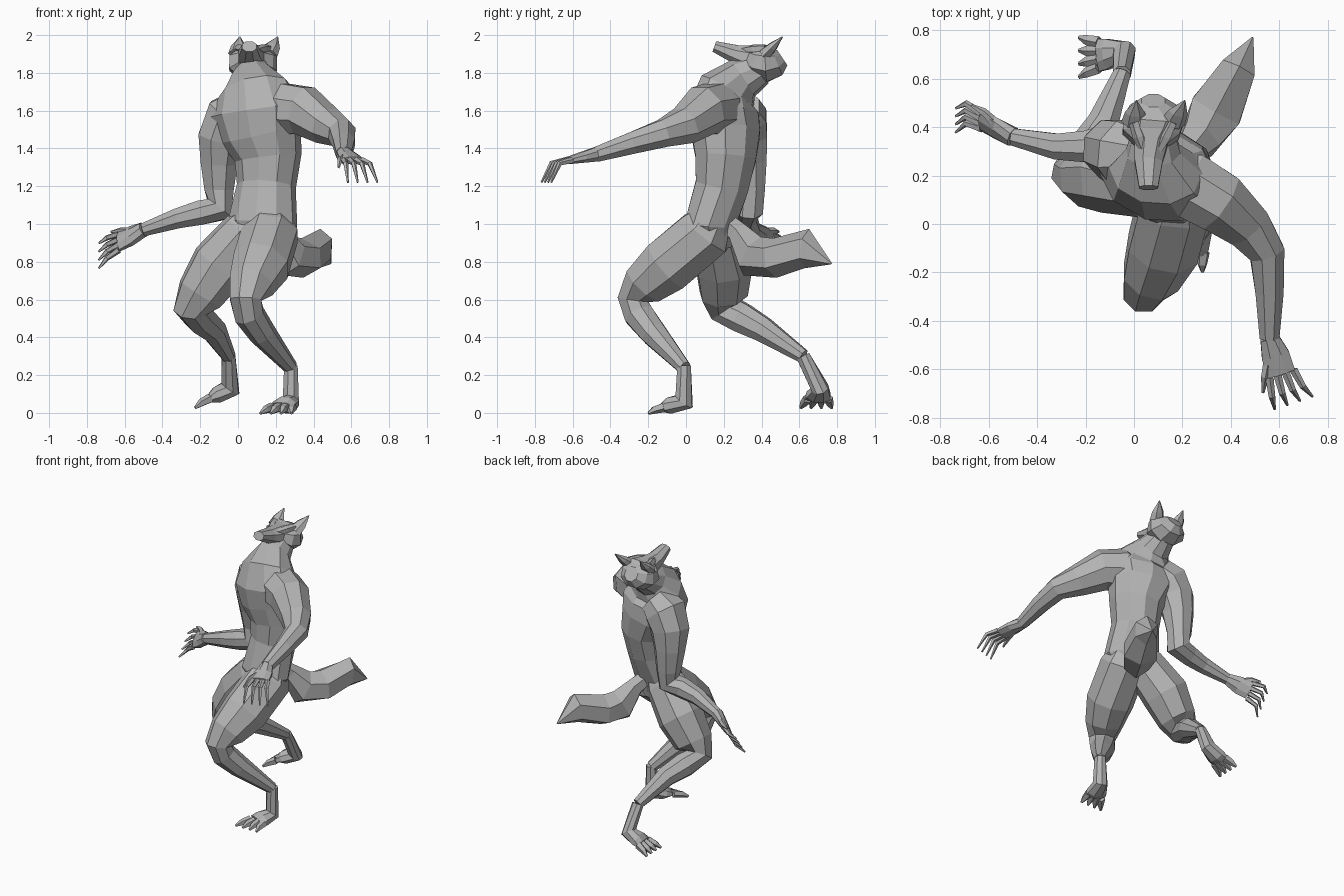
import bpy, bmesh, math
from mathutils import Vector

if "Cube" in bpy.data.objects:
    bpy.data.objects.remove(bpy.data.objects["Cube"], do_unlink=True)

grey = bpy.data.materials.new("plain grey")
grey.use_nodes = True
grey.diffuse_color = (.45, .45, .45, 1)
shader = next(node for node in grey.node_tree.nodes if node.type == 'BSDF_PRINCIPLED')
shader.inputs["Base Color"].default_value = grey.diffuse_color
shader.inputs["Roughness"].default_value = .8

ACROSS, BACK, UP = Vector((1, 0, 0)), Vector((0, 1, 0)), Vector((0, 0, 1))


def loft(name, rings, reference, sides=8):
    """Skin rings along a path; each ring is x, y, z, radius and, if oval,
    a second radius measured along the reference direction."""
    mesh_builder = bmesh.new()
    centres = [Vector(ring[:3]) for ring in rings]
    last = len(rings) - 1
    loops = []
    for index, ring in enumerate(rings):
        centre = centres[index]
        tangent = Vector()
        if index > 0:
            tangent += (centre - centres[index - 1]).normalized()
        if index < last:
            tangent += (centres[index + 1] - centre).normalized()
        side = tangent.cross(reference).normalized()
        depth = side.cross(tangent.normalized())
        loop = []
        for corner in range(sides):
            angle = math.tau * (corner + .5) / sides
            offset = side * ring[3] * math.cos(angle) + depth * ring[-1] * math.sin(angle)
            # Corners sit slightly outside so the flats keep the full thickness
            loop.append(mesh_builder.verts.new(centre + offset * 1.05))
        loops.append(loop)
    for lower, upper in zip(loops, loops[1:]):
        for corner in range(sides):
            following = (corner + 1) % sides
            mesh_builder.faces.new((lower[corner], lower[following],
                                    upper[following], upper[corner]))
    mesh_builder.faces.new(loops[0])
    mesh_builder.faces.new(loops[-1])
    bmesh.ops.recalc_face_normals(mesh_builder, faces=mesh_builder.faces)
    mesh = bpy.data.meshes.new(name)
    mesh_builder.to_mesh(mesh)
    mesh_builder.free()
    mesh.materials.append(grey)
    part = bpy.data.objects.new(name, mesh)
    bpy.context.scene.collection.objects.link(part)


def digit(name, base, knuckle, tip, thickness, reference):
    """One tapering finger or toe."""
    loft(name, [(*base, thickness), (*knuckle, thickness * .8),
                (*tip, thickness * .3)], reference, sides=5)


def fan(name, root, heading, spread, curl, thickness, reach):
    """Four digits side by side, fanning out from the root."""
    for index in range(4):
        sideways = spread * (index - 1.5)
        base = root + sideways * .035
        knuckle = base + heading * reach * .6 + sideways * .01
        tip = knuckle + heading * reach * .4 + sideways * .01 + curl
        digit(f"{name}_{index + 1}", base, knuckle, tip, thickness, spread)


def hand(name, wrist, heading, spread, curl):
    """Flat palm, four fingers and a thumb on the spread side."""
    wrist = Vector(wrist)
    heading = Vector(heading).normalized()
    spread = Vector(spread).normalized()
    middle = wrist + heading * .08
    end = wrist + heading * .16
    loft(name + "_palm", [(*wrist, .04), (*middle, .03, .06), (*end, .02, .06)], spread)
    fan(name + "_finger", end, heading, spread, Vector(curl), .017, .13)
    base = middle + spread * .03
    knuckle = base + heading * .07 + spread * .04
    tip = knuckle + heading * .06 + spread * .03 + Vector(curl) * .3
    digit(name + "_thumb", base, knuckle, tip, .02, spread)


def foot(name, ankle, heel, heading, spread):
    """Ankle and heel running into a broad ball with four toes."""
    heel = Vector(heel)
    heading = Vector(heading).normalized()
    ball = heel + heading * .08
    end = heel + heading * .12
    loft(name, [(*ankle, .037), (*heel, .055, .045),
                (*ball, .045, .065), (*end, .025, .07)], spread)
    fan(name + "_toe", end, heading, spread, UP * -.01, .026, .09)


# Torso, turned a little to its right, running up into the neck
loft("torso", [
    (.12, .14, .87, .1), (.13, .13, 1, .18, .13), (.15, .19, 1.2, .15, .14),
    (.16, .21, 1.35, .17, .16), (.12, .21, 1.48, .21, .18),
    (.1, .2, 1.6, .24, .18), (.09, .22, 1.7, .19, .15),
    (.08, .3, 1.77, .11), (.08, .4, 1.82, .08)],
    Vector((-.3, -1, 0)), sides=10)

# Head, from muzzle to nape
loft("head", [
    (.06, .15, 1.94, .04, .03), (.06, .26, 1.9, .06, .05),
    (.07, .33, 1.88, .07), (.07, .37, 1.86, .12, .09),
    (.08, .43, 1.85, .13, .1), (.08, .48, 1.86, .1, .08),
    (.08, .51, 1.88, .05)], UP)

# Ears and brow ridges, mirrored about the middle of the head
for label, sign in (("right", -1), ("left", 1)):
    root = Vector((.08 + sign * .08, .42, 1.9))
    tip = Vector((.11 + sign * .1, .51, 1.99))
    loft(label + "_ear", [(*root, .035, .05), (*root.lerp(tip, .45), .025, .04),
                          (*tip, .003)], ACROSS, sides=6)
    temple = root + UP * .03
    inner = Vector((.07 + sign * .03, .3, 1.92))
    loft(label + "_brow", [(*inner, .015), (*inner.lerp(temple, .5), .025),
                           (*temple, .02)], UP, sides=5)

# Left arm reaching forward
loft("left_arm", [
    (.1, .2, 1.6, .1), (.23, .16, 1.61, .14), (.35, .09, 1.6, .13),
    (.47, -.01, 1.52, .1), (.55, -.12, 1.48, .075), (.56, -.28, 1.43, .06),
    (.56, -.47, 1.37, .042)], UP)
hand("left_hand", (.56, -.47, 1.37), (.3, -.9, -.2), (-.9, -.3, 0), (.01, 0, -.09))

# Right arm hanging, forearm swung outward
loft("right_arm", [
    (.04, .28, 1.62, .11), (-.04, .29, 1.56, .14), (-.09, .31, 1.45, .125),
    (-.1, .33, 1.32, .1), (-.1, .34, 1.18, .08), (-.1, .33, 1.08, .08),
    (-.2, .32, 1.06, .067), (-.32, .32, 1.03, .055), (-.5, .36, .97, .036)], BACK)
hand("right_hand", (-.5, .36, .97), (-.8, .4, -.4), (0, .6, .8), (0, -.05, -.02))

# Left leg bent under the body
loft("left_leg", [
    (.18, .15, 1.04, .1), (.17, .1, .95, .15), (.12, -.1, .78, .15),
    (.07, -.22, .68, .12), (.04, -.28, .6, .085), (.06, -.25, .52, .08),
    (.13, -.17, .42, .07), (.28, -.01, .24, .037)], ACROSS)
foot("left_foot", (.28, -.01, .25), (.28, -.01, .06), (-.38, -.9, -.25), ACROSS)

# Right leg trailing behind
loft("right_leg", [
    (.1, .15, 1.03, .1), (.05, .16, .96, .13), (-.1, .2, .78, .15),
    (-.2, .2, .63, .125), (-.25, .21, .55, .09), (-.2, .3, .5, .08),
    (-.13, .41, .44, .067), (-.05, .62, .3, .037)], Vector((1, -1, -1)))
foot("right_foot", (-.05, .62, .3), (-.04, .71, .13), (-.9, -.1, -.45), BACK)

# Bushy tail sweeping back to the left
loft("tail", [
    (.15, .2, 1.02, .05), (.21, .28, .95, .06), (.27, .35, .83, .09, .11),
    (.34, .47, .82, .12, .1), (.43, .64, .87, .08, .1), (.49, .77, .79, .004)],
    UP, sides=6)
